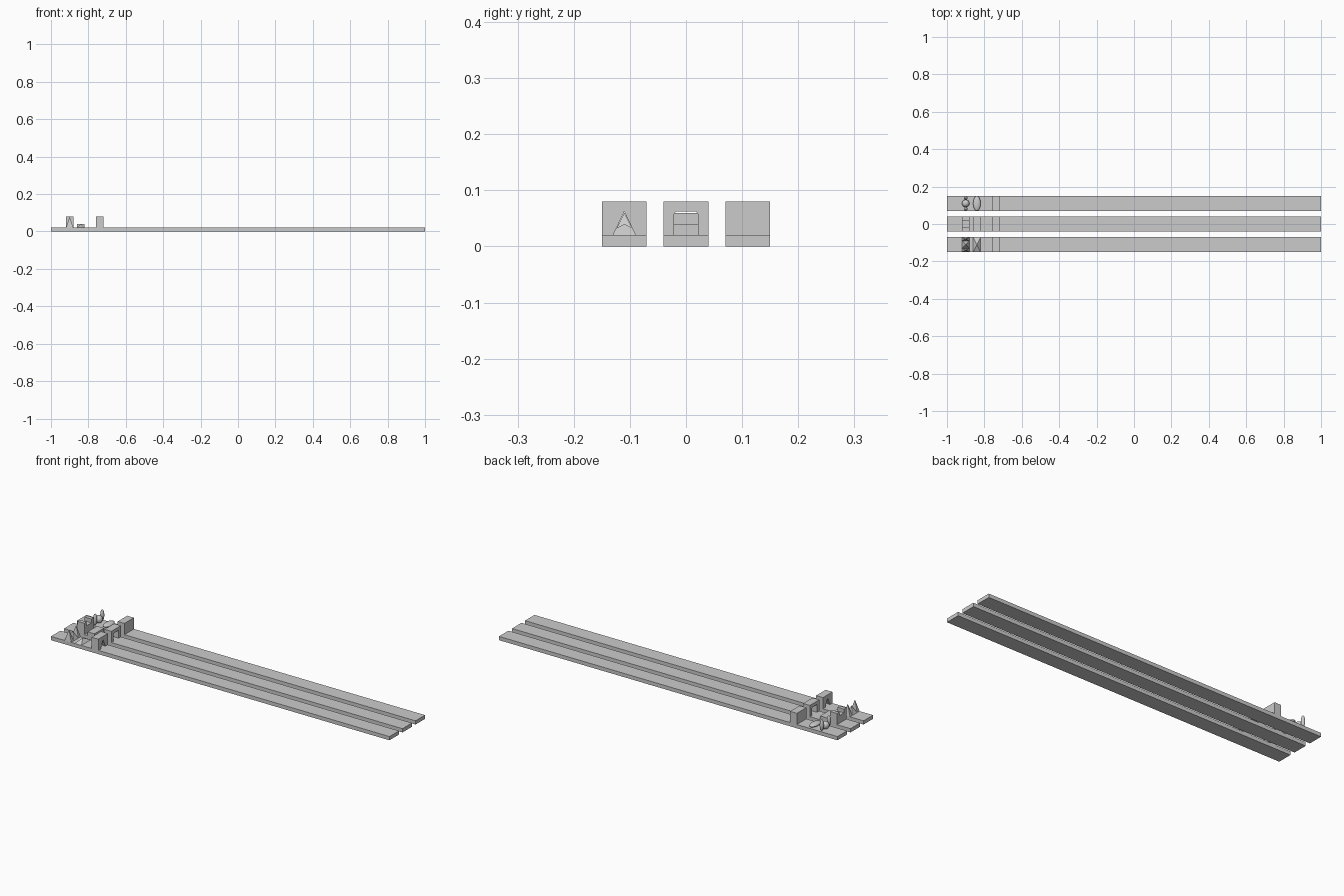
import bpy
import bmesh
from mathutils import Matrix, Vector

if "Cube" in bpy.data.objects:
    bpy.data.objects.remove(bpy.data.objects["Cube"])


def box(bm, size, centre):
    return bmesh.ops.create_cube(bm, size=1, matrix=Matrix.LocRotScale(Vector(centre), None, Vector(size)))


def pyramid(bm, size, centre):
    vs = box(bm, size, centre)["verts"]
    top = [v for v in vs if v.co.z > centre[2]]
    bmesh.ops.pointmerge(bm, verts=top, merge_co=(centre[0], centre[1], centre[2] + size[2] / 2))


def ball(bm, size, centre):
    bmesh.ops.create_uvsphere(bm, u_segments=32, v_segments=16, radius=0.5,
                              matrix=Matrix.LocRotScale(Vector(centre), None, Vector(size)))


def finish(bm, name, smooth=False):
    bmesh.ops.recalc_face_normals(bm, faces=bm.faces[:])
    for f in bm.faces:
        f.smooth = smooth
    me = bpy.data.meshes.new(name)
    bm.to_mesh(me)
    bm.free()
    ob = bpy.data.objects.new(name, me)
    bpy.context.collection.objects.link(ob)
    return ob


def part(name, shape, size, centre):
    bm = bmesh.new()
    shape(bm, size, centre)
    return finish(bm, name, shape is ball)


def gate(name, y, opening):
    # the outline runs round the block and down through the doorway
    outline = [(-0.04, 0.02), (-0.04, 0.08), (0.04, 0.08), (0.04, 0.02)] + opening
    bm = bmesh.new()
    face = bm.faces.new([bm.verts.new((-0.76, y + a, z)) for a, z in outline])
    new = bmesh.ops.extrude_face_region(bm, geom=[face])["geom"]
    bmesh.ops.translate(bm, vec=(0.04, 0, 0), verts=[v for v in new if isinstance(v, bmesh.types.BMVert)])
    return finish(bm, name)


# three lanes, each with its own shape family
lanes = [("pyramid", -0.11, pyramid), ("cube", 0, box), ("ball", 0.11, ball)]
for label, y, shape in lanes:
    part(label + "_lane", box, (2, 0.08, 0.02), (0, y, 0.01))
    # runner piece standing between two tall posts
    part(label + "_runner", shape, (0.04, 0.04, 0.04), (-0.9, y, 0.04))
    post_depth = 0.02 if shape is ball else 0.04
    for side, s in (("front", -1), ("back", 1)):
        part(f"{label}_{side}_post", shape, (post_depth, 0.02, 0.06), (-0.9, y + s * 0.03, 0.05))
    # low hurdle across the lane
    part(label + "_hurdle", shape, (0.04, 0.08, 0.02), (-0.84, y, 0.03))

# gates: triangular doorway, arched doorway, solid block
gate("triangle_gate", -0.11, [(0.02, 0.02), (0, 0.062), (-0.02, 0.02)])
gate("square_gate", 0, [(0.021, 0.02), (0.021, 0.058), (0.018, 0.062),
                        (-0.018, 0.062), (-0.021, 0.058), (-0.021, 0.02)])
part("solid_gate", box, (0.04, 0.08, 0.06), (-0.74, 0.11, 0.05))
